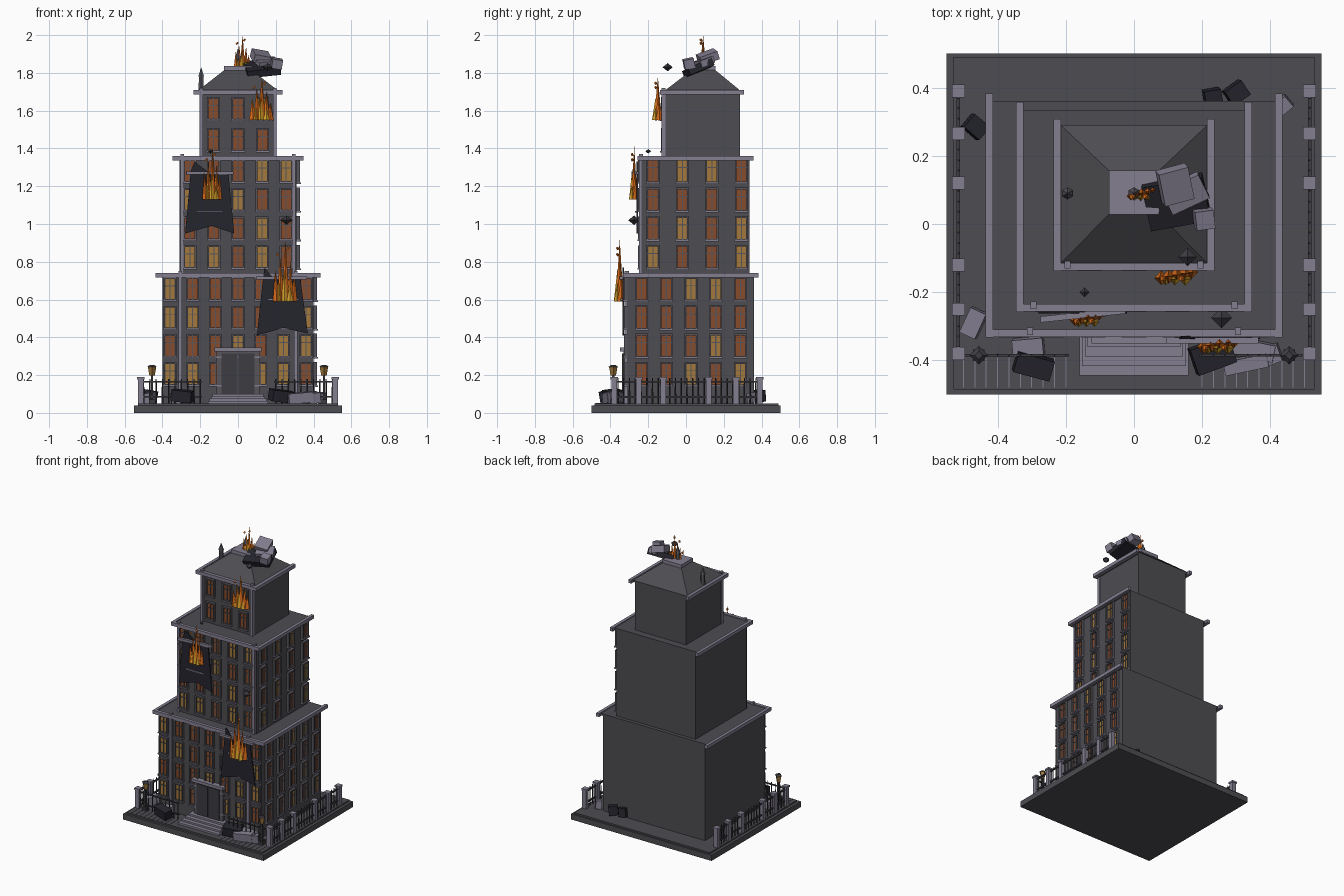
import bpy, bmesh, random
from math import radians, pi
from mathutils import Matrix, Vector, Euler

if "Cube" in bpy.data.objects:
    bpy.data.objects.remove(bpy.data.objects["Cube"])
rng = random.Random(4)


def material(name, r, g, b):
    m = bpy.data.materials.new(name)
    m.use_nodes = True
    m.diffuse_color = (r, g, b, 1)
    m.node_tree.nodes["Principled BSDF"].inputs["Base Color"].default_value = (r, g, b, 1)
    return m


WALL = material("soot grey wall", .075, .075, .085)
TRIM = material("pale stone", .23, .21, .28)
FRAME = material("grey window frame", .095, .09, .105)
CHAR = material("charred black", .018, .018, .026)
IRON = material("dark iron", .045, .045, .055)
GLOW = material("orange window", .24, .07, .025)
LAMP = material("amber window", .36, .19, .045)
FIRE = material("flame orange", .8, .17, .012)
CORE = material("flame yellow", .85, .45, .03)


class Part:
    """Collects simple solids into one named object."""

    def __init__(self, name, mat):
        self.name, self.mat, self.bm = name, mat, bmesh.new()

    def box(self, centre, size, rot=(0, 0, 0)):
        turn = Euler([radians(a) for a in rot]).to_matrix().to_4x4()
        m = Matrix.Translation(centre) @ turn @ Matrix.Diagonal((*size, 1))
        bmesh.ops.create_cube(self.bm, size=1, matrix=m)

    def span(self, x0, x1, y0, y1, z0, z1):
        self.box(((x0 + x1) / 2, (y0 + y1) / 2, (z0 + z1) / 2), (x1 - x0, y1 - y0, z1 - z0))

    def cone(self, base, r0, r1, height, sides=4, lean=(0, 0)):
        turn = Euler((lean[0], lean[1], 0)).to_matrix().to_4x4()
        m = Matrix.Translation(base) @ turn @ Matrix.Translation((0, 0, height / 2))
        bmesh.ops.create_cone(self.bm, cap_ends=True, segments=sides, radius1=r0,
                              radius2=r1, depth=height, matrix=m)

    def prism(self, outline, y0, y1):
        front = [self.bm.verts.new((x, y0, z)) for x, z in outline]
        back = [self.bm.verts.new((x, y1, z)) for x, z in outline]
        self.bm.faces.new(front)
        self.bm.faces.new(back[::-1])
        for i in range(len(front)):
            j = (i + 1) % len(front)
            self.bm.faces.new((front[i], back[i], back[j], front[j]))

    def done(self):
        bmesh.ops.recalc_face_normals(self.bm, faces=self.bm.faces)
        mesh = bpy.data.meshes.new(self.name)
        self.bm.to_mesh(mesh)
        self.bm.free()
        mesh.materials.append(self.mat)
        ob = bpy.data.objects.new(self.name, mesh)
        bpy.context.collection.objects.link(ob)


# Ground slab
slab = Part("ground_slab", WALL)
slab.span(-.55, .55, -.5, .5, 0, .04)
slab.span(-.53, .53, -.485, .49, .04, .05)
slab.done()

# Tiers: half width, front, back, bottom, top, pilaster x
TIERS = [("lower", .40, -.31, .36, .05, .72, .305),
         ("middle", .31, -.235, .335, .72, 1.34, .295),
         ("upper", .20, -.115, .285, 1.34, 1.69, .195)]
for name, w, y0, y1, z0, z1, px in TIERS:
    body = Part(name + "_tier", WALL)
    body.span(-w, w, y0, y1, z0, z1 + .01)
    body.span(-w - .015, w + .015, y0 - .005, y1, z1, z1 + .014)
    body.done()
    trim = Part(name + "_cornice", TRIM)
    e = w + .036
    trim.span(-e, e, y0 - .022, y0 + .001, z1 - .004, z1 + .02)
    for s in (-1, 1):
        trim.box((s * (w + .025), (y0 + y1) / 2, z1 + .008), (.022, y1 - y0 + .045, .024))
        trim.box((s * px, y0 - .004, (z0 + z1) / 2 + .015), (.018, .022, z1 - z0 + .03))
    trim.done()


# Windows, placed by position along the wall, distance out and height
def front_wall(y):
    return lambda part, u, out, z, su, so, sz: part.box((u, y - out, z), (su, so, sz))


def right_wall(x):
    return lambda part, u, out, z, su, so, sz: part.box((x + out, u, z), (so, su, sz))


def windows(name, put, columns, rows, height, skip=lambda u, z: False):
    frames = Part(name + "_frames", FRAME)
    sills = Part(name + "_sills", TRIM)
    panes = {m: Part(f"{name}_{m.name.split()[0]}_panes", m) for m in (GLOW, LAMP)}
    for z in rows:
        for u in columns:
            if skip(u, z):
                continue
            glass = panes[LAMP if rng.random() < .32 else GLOW]
            put(glass, u, .002, z, .05, .008, height - .01)
            for s in (-1, 1):
                put(frames, u + s * .03, .008, z, .009, .02, height)
                put(frames, u, .008, z + s * height / 2, .069, .02, .009)
            put(frames, u, .005, z, .006, .012, height)
            put(frames, u, .005, z + height * .15, .05, .012, .005)
            put(sills, u, .01, z - height / 2 - .004, .072, .026, .008)
    for part in (frames, sills, *panes.values()):
        part.done()


def spread(a, b, n):
    return [a + (b - a) * i / (n - 1) for i in range(n)]


low_rows, mid_rows = spread(.205, .655, 4), spread(.825, 1.28, 4)
windows("lower_front_window", front_wall(-.31), spread(-.36, .36, 7), low_rows, .115,
        lambda u, z: abs(u) < .1 and z < .3)
windows("lower_right_window", right_wall(.40), spread(-.235, .288, 5), low_rows, .12)
windows("middle_front_window", front_wall(-.235), spread(-.255, .255, 5), mid_rows, .115)
windows("middle_right_window", right_wall(.31), spread(-.175, .293, 4), mid_rows, .12)
windows("upper_front_window", front_wall(-.115), spread(-.13, .13, 3), [1.445, 1.61], .115)

# Hipped roof, cap and pinnacles
roof = Part("hipped_roof", WALL)
rings = [[roof.bm.verts.new((x, y, z)) for x, y in ((-w, a), (w, a), (w, b), (-w, b))]
         for w, a, b, z in ((.215, -.115, .29, 1.704), (.072, .03, .155, 1.815))]
for ring in rings:
    roof.bm.faces.new(ring)
for i in range(4):
    j = (i + 1) % 4
    roof.bm.faces.new((rings[0][i], rings[0][j], rings[1][j], rings[1][i]))
roof.done()
cap = Part("roof_cap", TRIM)
cap.span(-.073, .073, .028, .157, 1.812, 1.837)
cap.done()
spires = Part("roof_pinnacles", FRAME)
for x, z in ((-.195, 1.70), (0, 1.80)):
    spires.cone((x, .09, z), .016, .014, .08, 6)
    spires.cone((x, .09, z + .08), .018, 0, .05, 6)
spires.done()

# Entrance and steps
door = Part("entrance_porch", FRAME)
door.span(-.113, .113, -.332, -.30, .05, .33)
door.done()
leaves = Part("door_leaves", IRON)
for s in (-1, 1):
    leaves.box((s * .045, -.334, .19), (.084, .008, .25))
leaves.done()
lintel = Part("entrance_lintel", TRIM)
lintel.span(-.125, .125, -.35, -.30, .325, .345)
lintel.done()
steps = Part("entrance_steps", TRIM)
for i in range(4):
    w = .16 - i * .008
    steps.span(-w, w, -.445 + i * .028, -.31, .05, .063 + i * .012)
steps.done()

# Fences, gate posts and street lamps
posts, bars = Part("fence_posts", TRIM), Part("fence_bars", IRON)
joints, lanterns = Part("paving_joints", TRIM), Part("street_lanterns", LAMP)
for s in (-1, 1):
    for y in (.39, .265, .12, -.12, -.25, -.38):
        posts.box((s * .515, y, .115), (.03, .03, .13))
        posts.box((s * .515, y, .183), (.038, .038, .012))
    for z in (.085, .165):
        bars.box((s * .515, 0, z), (.01, .78, .01))
        bars.box((s * .35, -.385, z), (.32, .008, .008))
    for y in spread(-.36, .37, 25):
        bars.cone((s * .515, y, .05), .005, .003, .135)
    for x in spread(.2, .5, 10):
        bars.cone((s * x, -.385, .05), .005, .003, .13)
        joints.box((s * x, -.43, .051), (.003, .1, .004))
    bars.box((s * .455, -.385, .06), (.034, .034, .02))
    bars.box((s * .455, -.385, .125), (.012, .012, .15))
    lanterns.cone((s * .455, -.385, .197), .014, .022, .045)
    bars.cone((s * .455, -.385, .242), .027, .012, .012)
for part in (posts, bars, joints, lanterns):
    part.done()

# Blasted holes with broken beams
holes, beams = Part("blast_holes", CHAR), Part("broken_beams", TRIM)
holes.prism([(.10, .41), (.13, .69), (.14, .77), (.19, .71), (.33, .71), (.37, .42), (.24, .45)],
            -.337, -.329)
holes.prism([(-.28, .95), (-.25, 1.28), (-.23, 1.33), (-.15, 1.27), (-.05, 1.26), (-.02, .95),
             (-.14, .99)], -.263, -.255)
beams.box((-.15, -.267, 1.27), (.25, .018, .018), (0, 0, 6))
beams.box((-.15, -.266, 1.065), (.14, .01, .01))
beams.box((.23, -.342, .715), (.27, .018, .016))
beams.box((.24, -.341, .60), (.16, .01, .01))
holes.done()
beams.done()

# Flames: base, height, width
fire, core = Part("flames", FIRE), Part("flame_cores", CORE)
for x, y, z, h, w in ((-.14, -.275, 1.13, .28, .04), (.245, -.352, .59, .33, .05),
                      (.12, -.15, 1.55, .23, .05), (.02, .09, 1.825, .175, .035)):
    for dx, tall in ((-.8, .5), (-.35, .72), (.1, 1), (.55, .65), (.95, .4)):
        fire.cone((x + dx * w, y + .01 * dx, z), w * .42, 0, h * tall, 4, (0, dx * .06))
    for dx, tall in ((-.55, .3), (.0, .5), (.6, .28)):
        core.cone((x + dx * w, y - .012, z), w * .36, 0, h * tall)
    for dx, dz in ((.4, .85), (-.7, .75)):
        fire.box((x + dx * w, y - .01, z + h * dz), (.01, .01, .012), (30, 40, 0))
fire.done()
core.done()

# Flying fragments
bits = Part("flying_fragments", IRON)
for p, r in (((.257, -.275, 1.02), .031), ((.157, -.097, 1.83), .027), ((-.145, -.2, 1.385), .015)):
    bits.cone(p, r, 0, r * .8)
    bits.cone((p[0], p[1], p[2] - r * .8), 0, r, r * .8)
bits.done()

# Fallen rubble on the roof and the ground
stone, burnt = Part("pale_rubble", TRIM), Part("charred_rubble", CHAR)
burnt.box((.125, .065, 1.825), (.18, .14, .04), (22, -6, 10))
stone.box((.12, .115, 1.885), (.09, .10, .045), (20, 10, 15))
stone.box((.15, .09, 1.855), (.12, .08, .035), (18, -4, 25))
stone.box((.205, .015, 1.85), (.055, .055, .05), (12, 8, 8))
for x, y, sx, sy, turn in ((-.31, -.36, .09, .05, 5), (-.47, -.29, .05, .08, -25),
                           (.34, -.365, .15, .05, -12), (.33, -.41, .13, .04, 12),
                           (.40, -.385, .06, .05, 20), (.44, .35, .04, .04, 40)):
    stone.box((x, y, .08), (sx, sy, .055), (6, -5, turn))
for x, y, sx, sy, turn in ((-.295, -.415, .11, .06, -15), (.23, -.385, .12, .08, 20),
                           (-.465, .285, .05, .06, 50), (.23, .375, .05, .04, 10),
                           (.30, .385, .06, .05, 35)):
    burnt.box((x, y, .09), (sx, sy, .06), (8, 6, turn))
stone.done()
burnt.done()
